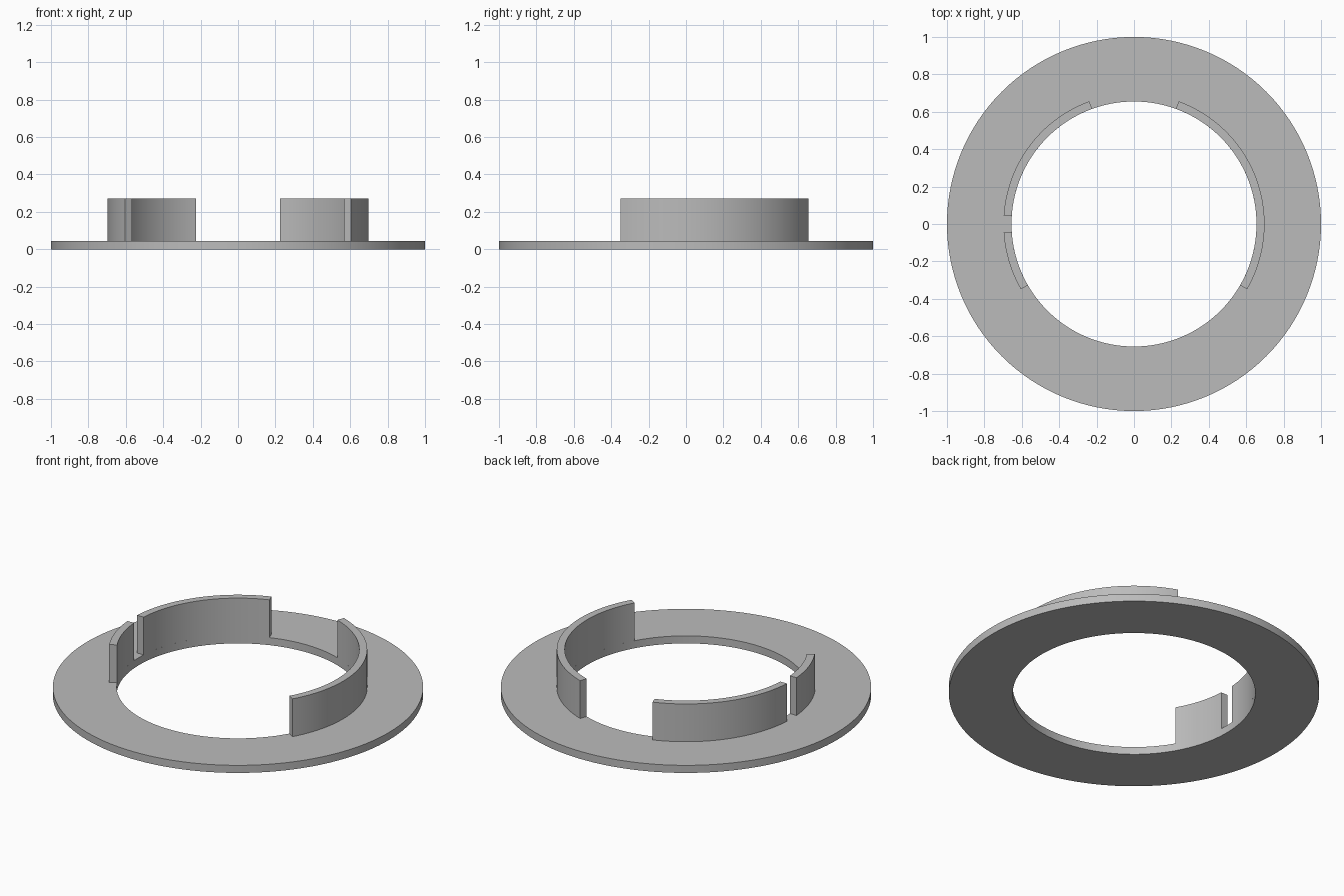
import bpy
import bmesh
from math import asin, cos, sin, pi, radians

cube = bpy.data.objects.get("Cube")
if cube:
    bpy.data.objects.remove(cube, do_unlink=True)

HOLE, WALL, RIM = 0.655, 0.698, 1.0
PLATE_TOP, WALL_TOP = 0.045, 0.27
SLOT = 0.045  # half width of the parallel-sided slot

grey = bpy.data.materials.new("plain_grey")
grey.use_nodes = True
grey.diffuse_color = (0.5, 0.5, 0.5, 1)
grey.node_tree.nodes["Principled BSDF"].inputs["Base Color"].default_value = grey.diffuse_color


def band(name, r_in, r_out, z0, z1, start, end, steps, closed=False):
    """Sweep a rectangular section; start and end give the angle at a radius."""
    bm = bmesh.new()
    rings = []
    for i in range(steps if closed else steps + 1):
        ring = []
        for r, z in ((r_in, z0), (r_out, z0), (r_out, z1), (r_in, z1)):
            a = start(r) + (end(r) - start(r)) * i / steps
            ring.append(bm.verts.new((r * cos(a), r * sin(a), z)))
        rings.append(ring)
    following = rings[1:] + rings[:1] if closed else rings[1:]
    for a, b in zip(rings, following):
        for k in range(4):
            n = (k + 1) % 4
            bm.faces.new((a[k], a[n], b[n], b[k]))
    if not closed:
        bm.faces.new(rings[0])
        bm.faces.new(rings[-1])
    bmesh.ops.recalc_face_normals(bm, faces=bm.faces)
    mesh = bpy.data.meshes.new(name)
    bm.to_mesh(mesh)
    bm.free()
    mesh.materials.append(grey)
    obj = bpy.data.objects.new(name, mesh)
    bpy.context.collection.objects.link(obj)
    bpy.ops.object.select_all(action="DESELECT")
    obj.select_set(True)
    bpy.context.view_layer.objects.active = obj
    bpy.ops.object.shade_smooth_by_angle(angle=radians(30))


def at(degrees):
    return lambda r: radians(degrees)


# Flat flange ring
band("flange", HOLE, RIM, 0, PLATE_TOP, at(0), at(360), 128, closed=True)

# Upright collar walls, the right one split by a slot
band("left_wall", HOLE, WALL, PLATE_TOP, WALL_TOP, at(-30), at(70), 40)
band("right_rear_wall", HOLE, WALL, PLATE_TOP, WALL_TOP,
     at(110), lambda r: pi - asin(SLOT / r), 28)
band("right_front_wall", HOLE, WALL, PLATE_TOP, WALL_TOP,
     lambda r: pi + asin(SLOT / r), at(210), 12)
